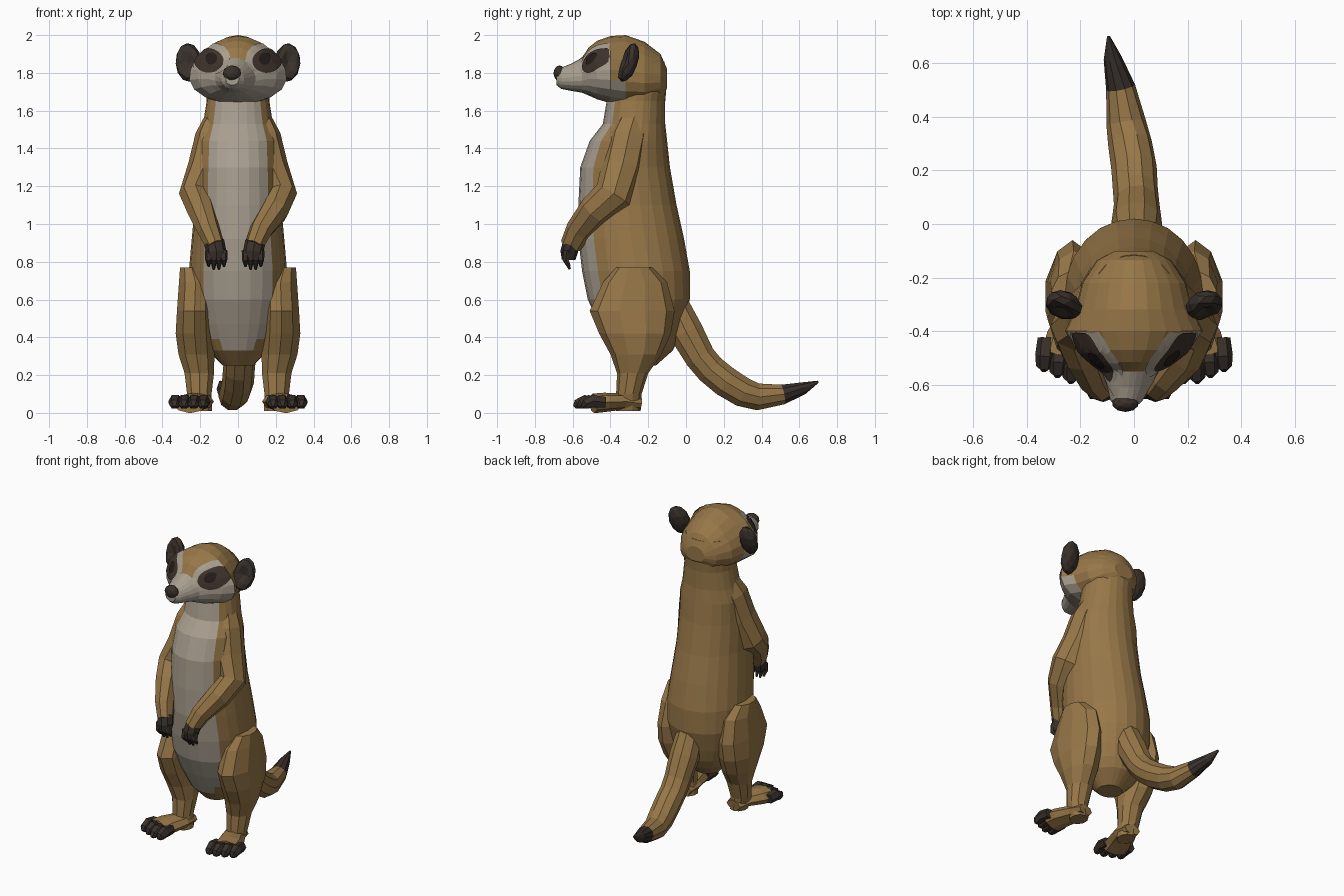
import bpy, bmesh, math
from mathutils import Vector, Matrix
from mathutils.bvhtree import BVHTree

cube = bpy.data.objects.get("Cube")
if cube:
    bpy.data.objects.remove(cube)


def material(name, rgb):
    mat = bpy.data.materials.new(name)
    mat.use_nodes = True
    mat.diffuse_color = (*rgb, 1)
    mat.node_tree.nodes["Principled BSDF"].inputs["Base Color"].default_value = (*rgb, 1)
    return mat


TAN = material("tan fur", (0.31, 0.185, 0.065))
CREAM = material("cream fur", (0.40, 0.35, 0.28))
DARK = material("dark brown", (0.040, 0.030, 0.024))
PATCH = material("eye patch brown", (0.05, 0.033, 0.025))
EYE = material("eye black", (0.018, 0.013, 0.011))


def finish(name, bm, mats, rule=None, recalc=True):
    """Turn a bmesh into an object, picking each face's material by a rule."""
    if recalc:
        bmesh.ops.recalc_face_normals(bm, faces=bm.faces[:])
    if rule:
        for f in bm.faces:
            f.material_index = rule(f.calc_center_median())
    mesh = bpy.data.meshes.new(name)
    bm.to_mesh(mesh)
    bm.free()
    for m in mats:
        mesh.materials.append(m)
    obj = bpy.data.objects.new(name, mesh)
    bpy.context.collection.objects.link(obj)


def loft(rings):
    """Skin a list of equal-length point rings and cap both ends."""
    bm = bmesh.new()
    rows = [[bm.verts.new(p) for p in ring] for ring in rings]
    n = len(rows[0])
    for a, b in zip(rows, rows[1:]):
        for j in range(n):
            k = (j + 1) % n
            bm.faces.new((a[j], a[k], b[k], b[j]))
    bm.faces.new(rows[0])
    bm.faces.new(rows[-1])
    return bm


def angles(n):
    return [math.tau * j / n for j in range(n)]


def level_ring(z, front, back, x, w, n):
    """Horizontal elliptical ring, first point facing the front."""
    mid, d = (front + back) / 2, (back - front) / 2
    return [Vector((x + w * math.sin(a), mid - d * math.cos(a), z)) for a in angles(n)]


def tube(points, n=8, flat=1.0):
    """Tapered tube through (x, y, z, radius) points."""
    pos = [Vector(p[:3]) for p in points]
    rings = []
    for i, p in enumerate(points):
        t = (pos[min(i + 1, len(pos) - 1)] - pos[max(i - 1, 0)]).normalized()
        side = Vector((1, 0, 0))
        side = (side - t * side.dot(t)).normalized()
        up = t.cross(side)
        rings.append([pos[i] + p[3] * (side * math.cos(a) + up * (flat * math.sin(a)))
                      for a in angles(n)])
    return loft(rings)


# Torso and neck: height, front, back, half width
TORSO = [
    (0.25, -0.31, -0.16, 0.08), (0.33, -0.39, -0.07, 0.16), (0.39, -0.42, -0.04, 0.195),
    (0.47, -0.46, -0.015, 0.225), (0.60, -0.52, 0.02, 0.255), (0.75, -0.55, 0.02, 0.26),
    (0.92, -0.57, -0.01, 0.245), (1.10, -0.57, -0.05, 0.228), (1.30, -0.56, -0.085, 0.222),
    (1.44, -0.51, -0.10, 0.215), (1.53, -0.44, -0.11, 0.185), (1.65, -0.42, -0.11, 0.166),
    (1.76, -0.40, -0.10, 0.17), (1.86, -0.38, -0.115, 0.15),
]


def belly_rule(c):
    """Cream strip down the front, narrowing at the bottom."""
    for lo, hi in zip(TORSO, TORSO[1:]):
        if lo[0] < c.z < hi[0]:
            f, b, w = [(lo[i] + hi[i]) / 2 for i in (1, 2, 3)]
            a = abs(math.atan2(c.x / w, ((f + b) / 2 - c.y) / ((b - f) / 2)))
            return int(c.z > 0.34 and a < math.radians(31 if c.z < 0.39 else 46))
    return 0


finish("torso", loft([level_ring(z, f, b, 0, w, 24) for z, f, b, w in TORSO]),
       [TAN, CREAM], belly_rule)

# Head: depth, bottom, top, half width, sideways turn; cheeks wider than the crown
HEAD = [
    (-0.10, 1.72, 1.82, 0.07, 0), (-0.135, 1.67, 1.90, 0.135, 0), (-0.22, 1.63, 1.965, 0.19, 0),
    (-0.32, 1.625, 2.0, 0.215, 0), (-0.40, 1.64, 1.995, 0.252, 0),
    (-0.47, 1.66, 1.97, 0.205, -0.004), (-0.515, 1.68, 1.935, 0.15, -0.008),
    (-0.55, 1.695, 1.88, 0.105, -0.014), (-0.61, 1.705, 1.848, 0.08, -0.02),
    (-0.66, 1.715, 1.828, 0.06, -0.028), (-0.685, 1.735, 1.81, 0.035, -0.03),
]


def head_ring(y, lo, hi, w, turn, n=20):
    mid, h = (lo + hi) / 2, (hi - lo) / 2
    pear = 0.24 if w > 0.1 else 0.1
    return [Vector((turn + w * math.cos(a) * (1 - pear * math.sin(a)), y,
                    mid + h * math.sin(a))) for a in angles(n)]


def face_rule(c):
    """Cream jaw, cheeks and muzzle under a tan crown."""
    jaw = c.z < 1.765 and c.y < -0.35
    cheek = c.z < 1.89 and c.y < -0.41
    return int(jaw or cheek or c.y < -0.56)


head_bm = loft([head_ring(*r) for r in HEAD])
bmesh.ops.recalc_face_normals(head_bm, faces=head_bm.faces[:])
head_tree = BVHTree.FromBMesh(head_bm)
finish("head", head_bm, [TAN, CREAM], face_rule)


def face_plate(name, x, z, rx, rz, tilt, lift, mat, rings=6, n=28):
    """Thin oval plate laid onto the front of the head."""
    bm = bmesh.new()

    def drop(r, a):
        for shrink in range(20):
            k = r * (1 - shrink / 20)
            u, v = rx * k * math.cos(a), rz * k * math.sin(a)
            px = x + u * math.cos(tilt) - v * math.sin(tilt)
            pz = z + u * math.sin(tilt) + v * math.cos(tilt)
            hit, normal, _, _ = head_tree.ray_cast(Vector((px, -2, pz)), Vector((0, 1, 0)))
            if hit and hit.y < -0.35:
                return bm.verts.new(hit + normal * lift)
        return bm.verts.new((x, -0.5, z))

    centre = drop(0, 0)
    rows = [[drop(i / rings, a) for a in angles(n)] for i in range(1, rings + 1)]
    for j in range(n):
        k = (j + 1) % n
        bm.faces.new((centre, rows[0][j], rows[0][k]))
        for a, b in zip(rows, rows[1:]):
            bm.faces.new((a[j], b[j], b[k], a[k]))
    finish(name, bm, [mat], recalc=False)


def ball(name, centre, size, mat, rot=Matrix(), dent=0.0):
    """Faceted ellipsoid, optionally hollowed on its front side."""
    bm = bmesh.new()
    bmesh.ops.create_icosphere(bm, subdivisions=2, radius=1)
    for v in bm.verts:
        if v.co.y < 0:
            v.co.y += dent * max(0, 1 - 1.2 * math.hypot(v.co.x, v.co.z))
        v.co = Vector(a * b for a, b in zip(v.co, size))
    bm.transform(Matrix.Translation(centre) @ rot.to_4x4())
    finish(name, bm, [mat])


# Nose
ball("nose", (-0.032, -0.67, 1.798), (0.05, 0.032, 0.042), DARK)

# Tail with dark tip
TAIL = [
    (0.01, -0.06, 0.56, 0.085), (0.01, 0.0, 0.43, 0.095), (0.01, 0.075, 0.295, 0.085),
    (0.005, 0.13, 0.23, 0.084), (0.0, 0.21, 0.165, 0.085), (-0.015, 0.30, 0.11, 0.082),
    (-0.03, 0.38, 0.085, 0.074), (-0.05, 0.51, 0.097, 0.055), (-0.08, 0.62, 0.13, 0.034),
    (-0.095, 0.70, 0.165, 0.006),
]
finish("tail", tube(TAIL, 10), [TAN, DARK], lambda c: int(c.y > 0.52))

# Leg: height, front, back, centre x, half width
LEG = [
    (0.01, -0.37, -0.24, 0.19, 0.055), (0.10, -0.37, -0.235, 0.205, 0.068),
    (0.21, -0.365, -0.20, 0.205, 0.082), (0.31, -0.40, -0.13, 0.22, 0.10),
    (0.42, -0.46, -0.08, 0.23, 0.105), (0.54, -0.51, -0.06, 0.23, 0.098),
    (0.69, -0.44, -0.10, 0.225, 0.092), (0.77, -0.37, -0.18, 0.245, 0.065),
]

for s, side in ((1, "left"), (-1, "right")):
    # Face markings and eyes
    face_plate(side + "_brow", s * 0.145, 1.872, 0.105, 0.085, -s * 0.1, 0.004, CREAM)
    face_plate(side + "_eye_patch", s * 0.15, 1.862, 0.078, 0.062, s * 0.12, 0.009, PATCH)
    face_plate(side + "_eye", s * 0.135, 1.87, 0.03, 0.03, 0, 0.013, EYE, rings=3)

    # Cupped ear
    turn = Matrix.Rotation(s * 0.25, 3, "Z") @ Matrix.Rotation(-0.3, 3, "X") \
        @ Matrix.Rotation(s * 0.15, 3, "Y")
    ball(side + "_ear", (s * 0.262, -0.305, 1.855), (0.07, 0.048, 0.108), DARK, turn, 0.9)

    # Arm, the right hand held slightly further out
    hand = 0.08 if s > 0 else 0.115
    arm = [(0.10, -0.27, 1.58, 0.065), (0.135, -0.305, 1.46, 0.092), (0.172, -0.34, 1.30, 0.094),
           (0.225, -0.385, 1.155, 0.088), (0.195, -0.485, 1.07, 0.074),
           (hand + 0.04, -0.57, 0.965, 0.06), (hand + 0.005, -0.61, 0.885, 0.05)]
    finish(side + "_arm", tube([(s * x, y, z, r) for x, y, z, r in arm], 8, 1.15), [TAN])

    # Hand and fingers
    palm = [(s * (hand + 0.012), -0.603, 0.908, 0.054), (s * hand, -0.62, 0.85, 0.054),
            (s * hand, -0.622, 0.81, 0.042)]
    finish(side + "_hand", tube(palm, 8, 0.85), [DARK])
    for i in range(4):
        x = s * (hand + (i - 1.5) * 0.027)
        tip = 0.752 + 0.016 * abs(i - 1.5)
        finger = [(x, -0.63, 0.86, 0.02), (x, -0.638, 0.81, 0.018), (x, -0.615, tip, 0.007)]
        finish(f"{side}_finger_{i + 1}", tube(finger, 6), [DARK])

    # Leg, foot and toes
    finish(side + "_leg", loft([level_ring(z, f, b, s * x, w, 10) for z, f, b, x, w in LEG]),
           [TAN])
    foot = [(0.19, -0.24, 0.05, 0.055), (0.20, -0.33, 0.06, 0.075),
            (0.24, -0.43, 0.056, 0.088), (0.255, -0.49, 0.05, 0.09)]
    finish(side + "_foot", tube([(s * x, y, z, r) for x, y, z, r in foot], 8, 0.58), [TAN])
    for i in range(4):
        x = 0.178 + i * 0.05
        tip = -0.59 + 0.022 * max(0, i - 1)
        toe = [(x, tip + 0.12, 0.056, 0.032), (x + 0.004, tip + 0.055, 0.062, 0.037),
               (x + 0.008, tip + 0.015, 0.046, 0.03), (x + 0.008, tip, 0.03, 0.012)]
        finish(f"{side}_toe_{i + 1}", tube([(s * a, y, z, r) for a, y, z, r in toe], 6), [DARK])
